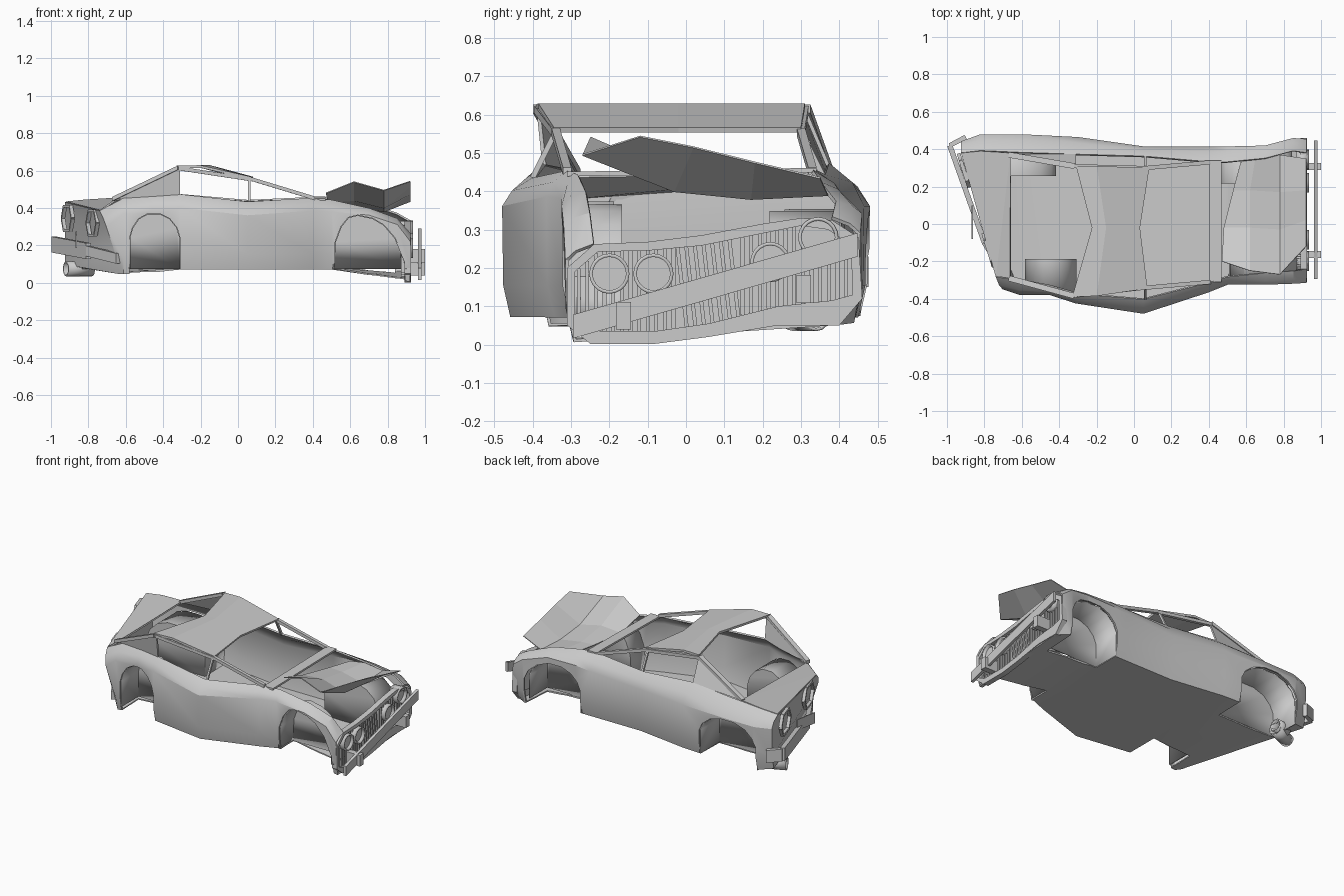
import bpy, bmesh
from mathutils import Vector

if "Cube" in bpy.data.objects:
    bpy.data.objects.remove(bpy.data.objects["Cube"])

def make(name, verts, faces, thick=0.0, smooth=False):
    me = bpy.data.meshes.new(name)
    me.from_pydata([tuple(v) for v in verts], [], faces)
    bm = bmesh.new(); bm.from_mesh(me)
    bmesh.ops.recalc_face_normals(bm, faces=bm.faces)
    bm.to_mesh(me); bm.free()
    ob = bpy.data.objects.new(name, me)
    bpy.context.collection.objects.link(ob)
    if thick:
        m = ob.modifiers.new("thickness", 'SOLIDIFY')
        m.thickness, m.offset = thick, 0
    if smooth:
        activate(ob)
        bpy.ops.object.shade_smooth_by_angle(angle=0.6)
    return ob

def activate(ob):
    bpy.ops.object.select_all(action='DESELECT')
    ob.select_set(True)
    bpy.context.view_layer.objects.active = ob

def bar(name, a, b, w, h, up=(0, 0, 1)):
    """Rectangular bar from a to b, width w sideways and height h along up."""
    a, b = Vector(a), Vector(b)
    side = (b - a).cross(Vector(up)).normalized() * w / 2
    top = Vector(up).normalized() * h / 2
    v = [p + s * side + t * top for p in (a, b) for s, t in ((-1, -1), (1, -1), (1, 1), (-1, 1))]
    f = [(0, 1, 2, 3), (4, 5, 6, 7)] + [(i, (i + 1) % 4, (i + 1) % 4 + 4, i + 4) for i in range(4)]
    return make(name, v, f)

def tube(name, a, b, r, thick, n=20):
    """Open-ended pipe from a to b."""
    a, b = Vector(a), Vector(b)
    q = (b - a).to_track_quat('Z', 'Y')
    bm = bmesh.new()
    circ = bmesh.ops.create_circle(bm, segments=n, radius=r)['verts']
    pts = [q @ v.co for v in circ]
    bm.free()
    v = [a + p for p in pts] + [b + p for p in pts]
    return make(name, v, [(i, (i + 1) % n, (i + 1) % n + n, i + n) for i in range(n)], thick, True)

def grid(name, rows, thick, smooth=False):
    n = len(rows[0])
    f = [(i * n + j, i * n + j + 1, (i + 1) * n + j + 1, (i + 1) * n + j)
         for i in range(len(rows) - 1) for j in range(n - 1)]
    return make(name, [p for r in rows for p in r], f, thick, smooth)

# Body sides as stations: x, widest y, sill z, shoulder z, belt y, belt z
near = [(-.70, -.345, .05, .30, -.28, .385), (-.61, -.375, .05, .37, -.30, .45),
        (-.45, -.375, .06, .40, -.33, .46), (-.31, -.42, .075, .40, -.37, .47),
        (.05, -.475, .075, .36, -.40, .43), (.40, -.36, .075, .385, -.31, .45),
        (.50, -.32, .075, .38, -.28, .44), (.70, -.32, .04, .36, -.26, .395),
        (.85, -.315, .02, .31, -.25, .34), (.92, -.31, .01, .22, -.24, .26)]
far = [(-.92, .44, .10, .36, .38, .43), (-.82, .475, .08, .36, .39, .44),
       (-.60, .475, .075, .36, .38, .45), (-.30, .46, .075, .36, .37, .47),
       (.05, .41, .075, .35, .36, .44), (.40, .41, .075, .37, .33, .455),
       (.50, .41, .075, .38, .33, .45), (.70, .415, .07, .38, .35, .42),
       (.85, .455, .06, .34, .39, .37), (.92, .45, .055, .29, .38, .33)]

def side(st, front, crumple=0):
    """One half section; crumple pushes the sill forward and the belt back."""
    x, y, zb, zs, yb, z = st
    s = 1 if y > 0 else -1
    inset = .06 if front else .02
    return [(x - crumple / 2, yb, z), (x - crumple / 4, (yb + 2 * y) / 3, zs + (z - zs) * .55), (x, y, zs),
            (x + crumple * .8, y - s * .003, zb + .08), (x + crumple, y - s * inset, zb)]

rows = [side(n, False, .07 if i == 0 else 0) + side(f, i == 9)[::-1] for i, (n, f) in enumerate(zip(near, far))]
body = grid("body_shell", rows, 0)
# Close the crooked tail and give the sheet thickness
bm = bmesh.new(); bm.from_mesh(body.data); bm.verts.ensure_lookup_table()
for k in range(4):
    bm.faces.new([bm.verts[i] for i in (k, k + 1, 8 - k, 9 - k)] if k < 4 else [])
bmesh.ops.recalc_face_normals(bm, faces=bm.faces)
bm.to_mesh(body.data); bm.free()
m = body.modifiers.new("thickness", 'SOLIDIFY'); m.thickness, m.offset = .01, 0
activate(body)
bpy.ops.object.modifier_apply(modifier=m.name)

# Wheel wells: arch profile in x,z, inner y, outer y
def arch(x0, x1, top):
    pts = [(0, -.05), (0, .62), (.06, .78), (.18, .92), (.36, 1), (.6, 1), (.8, .92), (.94, .78), (1, .62), (1, -.05)]
    return [(x0 + (x1 - x0) * u, .03 + (top - .03) * w) for u, w in pts]

crushed = [(.51, .02), (.52, .22), (.55, .30), (.59, .35), (.64, .362), (.72, .345), (.78, .31), (.84, .24), (.89, .12), (.90, .01)]
wells = [("rear_right_well", arch(-.58, -.31, .37), -.19, -.37, -.6),
         ("front_right_well", crushed, -.17, -.31, -.6),
         ("rear_left_well", arch(-.83, -.42, .35), .26, .455, .7),
         ("front_left_well", arch(.47, .84, .345), .22, .40, .7)]
for name, prof, yi, yo, yc in wells:
    n = len(prof)
    cut = [(x, z if 0 < i < n - 1 else -.2) for i, (x, z) in enumerate(prof)]
    cutter = make("arch_cutter", [(x, y, z) for y in (yi, yc) for x, z in cut],
                  [tuple(range(n)), tuple(range(n, 2 * n))]
                  + [(i, (i + 1) % n, (i + 1) % n + n, i + n) for i in range(n)])
    m = body.modifiers.new("arch", 'BOOLEAN')
    m.operation, m.object, m.solver = 'DIFFERENCE', cutter, 'EXACT'
    activate(body)
    bpy.ops.object.modifier_apply(modifier=m.name)
    bpy.data.objects.remove(cutter)
    low = [(x, z if 0 < i < n - 1 else .075) for i, (x, z) in enumerate(prof)]
    make(name, [(x, y, z) for y in (yi, yo) for x, z in low],
         [tuple(range(n))] + [(i, i + 1, i + 1 + n, i + n) for i in range(n - 1)], .008, True)
activate(body)
bpy.ops.object.shade_smooth_by_angle(angle=0.5)

# Rear deck and cowl
make("rear_deck", [(-.66, .38, .45), (-.66, -.29, .44), (-.735, -.28, .385), (-.92, .38, .43), (-.82, .39, .44)],
     [(0, 1, 2), (0, 2, 3, 4)], .01)
bar("cowl", (.435, -.31, .445), (.435, .34, .455), .065, .012)

# Buckled roof
grid("roof", [[(-.33, -.39, .62), (-.225, -.02, .62), (-.31, .31, .62)],
              [(-.20, -.385, .622), (-.15, -.02, .622), (-.20, .31, .622)],
              [(.07, -.345, .56), (.03, -.02, .56), (.08, .30, .56)]], .014)

# Pillars, roof rails and rear quarter panels on both sides
for s, roof_y, front_y, cowl_y, b_y, mid_y, tail_y in (("right", -.385, -.34, -.31, -.40, -.37, -.29),
                                                       ("left", .31, .30, .33, .36, .37, .37)):
    bar(s + "_front_pillar", (.07, front_y, .555), (.41, cowl_y, .452), .022, .02)
    bar(s + "_door_pillar", (.06, front_y, .555), (.06, b_y, .435), .014, .012, (1, 0, 0))
    bar(s + "_rear_pillar", (-.32, roof_y, .615), (-.67, tail_y, .448), .03, .022)
    bar(s + "_roof_rail", (-.32, roof_y, .612), (.07, front_y, .553), .02, .02)
    make(s + "_quarter_panel", [(-.31, roof_y, .61), (-.31, mid_y, .468), (-.45, (mid_y + tail_y) / 2, .46),
                                (-.66, tail_y, .448)], [(0, 1, 2, 3)], .01)

# Hood, folded and sprung open
grid("bent_hood", [[(.47, -.20, .48), (.48, -.02, .43), (.53, .18, .415), (.57, .33, .41)],
                   [(.62, -.25, .54), (.62, -.02, .44), (.62, .18, .41), (.65, .36, .41)],
                   [(.78, -.27, .495), (.78, -.03, .40), (.78, .17, .38), (.78, .37, .39)],
                   [(.92, -.12, .543), (.92, .02, .515), (.92, .18, .475), (.92, .35, .435)]], .005)

# Grille surround
outer = [(-.31, .20), (-.24, .262), (-.10, .268), (.04, .285), (.20, .315), (.30, .33), (.38, .325), (.45, .28),
         (.46, .12), (.40, .05), (.24, .05), (.06, .02), (-.08, .002), (-.25, .002), (-.31, .05)]
inner = [(-.29, .19), (-.23, .242), (-.10, .245), (.04, .258), (.20, .29), (.30, .31), (.37, .30), (.43, .26),
         (.435, .13), (.38, .115), (.24, .10), (.06, .055), (-.08, .035), (-.24, .035), (-.29, .06)]
n = len(outer)
v = [(x, y, z) for x in (.89, .925) for ring in (outer, inner) for y, z in ring]
f = []
for i in range(n):
    j = (i + 1) % n
    for a, b in ((0, n), (2 * n, 3 * n), (0, 2 * n), (n, 3 * n)):
        f.append((a + i, a + j, b + j, b + i))
make("grille_surround", v, f)
make("grille_backing", [(.87, y, z) for y, z in inner], [tuple(range(n))])

# Grille slats, leaning in the crumpled middle
def edge(y, pts):
    for (y0, z0), (y1, z1) in zip(pts, pts[1:]):
        if y0 <= y <= y1:
            return z0 + (z1 - z0) * (y - y0) / (y1 - y0)
top_edge, low_edge = inner[:8], inner[8:][::-1]
for i in range(32):
    y = -.28 + i * .0225
    lean = .012 if -.03 < y < .14 else 0
    bar("grille_slat", (.89, y + lean, edge(min(y, .42), low_edge)), (.89, y - lean, edge(min(y, .42), top_edge)),
        .036, .010, (0, 1, 0))

# Headlights
for y, z in ((-.20, .185), (-.085, .185), (.22, .215), (.345, .28)):
    tube("headlight_rim", (.87, y, z), (.935, y, z), .048, .009)
    bpy.ops.mesh.primitive_cylinder_add(vertices=20, radius=.045, depth=.02, location=(.905, y, z),
                                        rotation=(0, 1.5708, 0))
    bpy.context.object.name = "headlight"

# Crooked front bumper with brackets
bar("front_bumper", (.972, -.295, .047), (.972, .447, .26), .018, .062)
for y, z in ((-.163, .075), (.307, .145)):
    bar("bumper_bracket", (.90, y, z), (1.0, y, z), .038, .072)

# Twisted rear bumper
for k, (a, b) in enumerate((((-.985, .42, .205), (-.80, -.10, .17)), ((-.80, -.10, .17), (-.64, -.36, .13)))):
    bar("rear_bumper", a, b, .028, .085 - .03 * k)
bar("rear_bumper_end", (-.985, .42, .205), (-.90, .465, .19), .025, .08)

# Tail light frames and number plate on the slanted tail
def tail(t, z):
    return Vector((-.945 + .22 * t, .40 - .71 * t, z))
for t, z in ((.16, .345), (.76, .32)):
    hexa = [tail(t + u, z + w) for u, w in ((-.12, 0), (-.07, .065), (.07, .065), (.12, 0), (.07, -.065), (-.07, -.065))]
    for i in range(6):
        bar("tail_light_frame", hexa[i], hexa[(i + 1) % 6], .014, .02, (.95, .3, 0))
bar("rear_plate", (-.865, .10, .24), (-.865, -.08, .22), .006, .07)

# Exhaust pipes
for dx, z in ((0, .075), (.05, .10)):
    tube("exhaust_pipe", (-.92 + dx, .28 + dx, z), (-.78, .34, z), .036, .008, 14)
